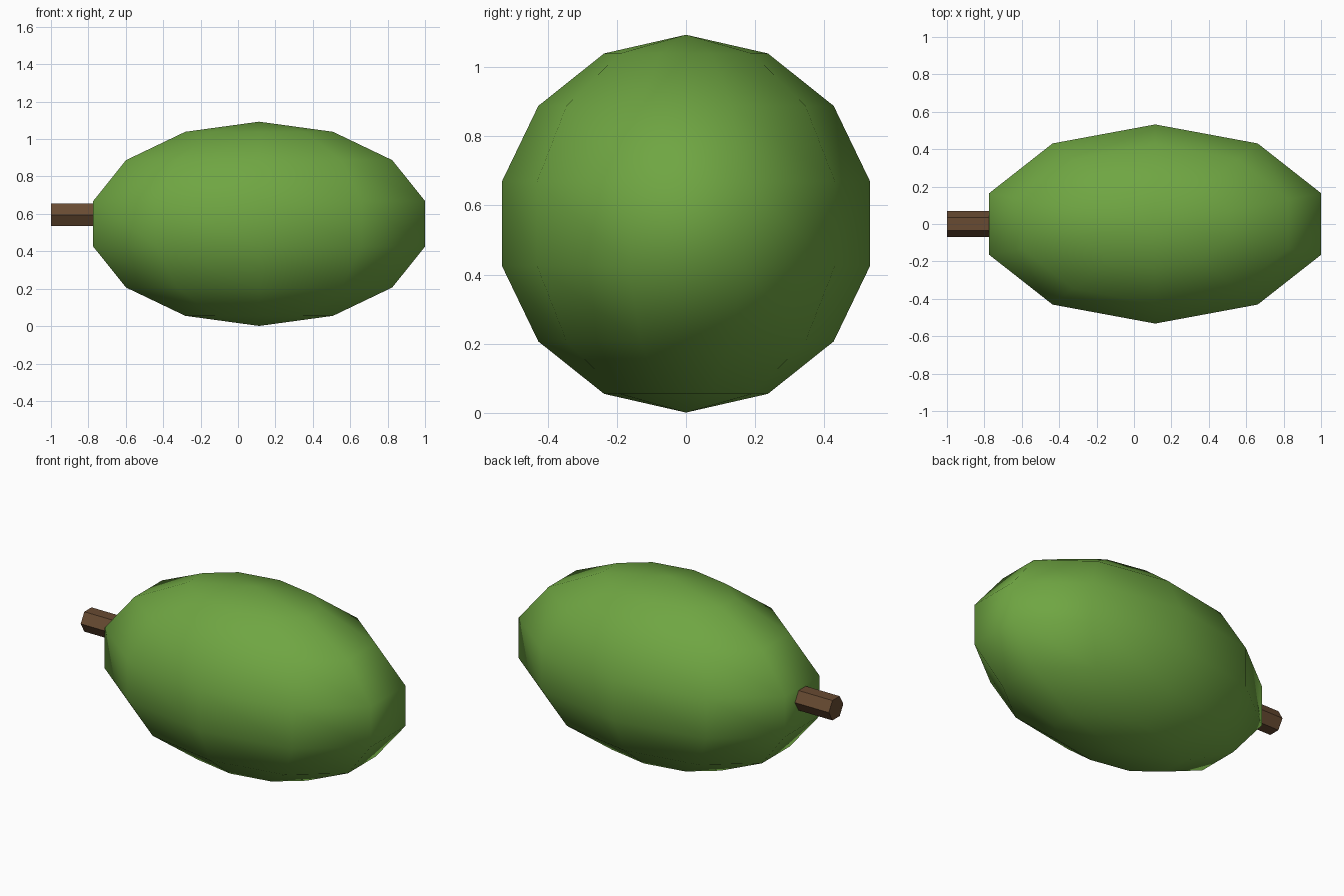
import bpy
from math import radians

if "Cube" in bpy.data.objects:
    bpy.data.objects.remove(bpy.data.objects["Cube"])


def paint(obj, name, color):
    mat = bpy.data.materials.new(name)
    mat.diffuse_color = (*color, 1)
    mat.use_nodes = True
    mat.node_tree.nodes["Principled BSDF"].inputs["Base Color"].default_value = mat.diffuse_color
    obj.data.materials.append(mat)


# Fruit body: stretched low-poly sphere, smooth shaded
bpy.ops.mesh.primitive_uv_sphere_add(segments=10, ring_count=7, radius=1,
                                     location=(0.113, 0, 0.547))
fruit = bpy.context.object
fruit.name = "fruit_body"
fruit.scale = (0.957, 0.546, 0.546)
bpy.ops.object.transform_apply(location=False, rotation=False, scale=True)
bpy.ops.object.shade_smooth()
paint(fruit, "green_skin", (0.16, 0.38, 0.055))

# Stem: hexagonal rod along x, running into the fruit
x_out, x_in = -1.0, -0.6
bpy.ops.mesh.primitive_cylinder_add(vertices=6, radius=0.069, depth=x_in - x_out,
                                    location=((x_out + x_in) / 2, 0, 0.595),
                                    rotation=(0, radians(90), 0))
stem = bpy.context.object
stem.name = "stem"
paint(stem, "brown_bark", (0.138, 0.07, 0.032))
